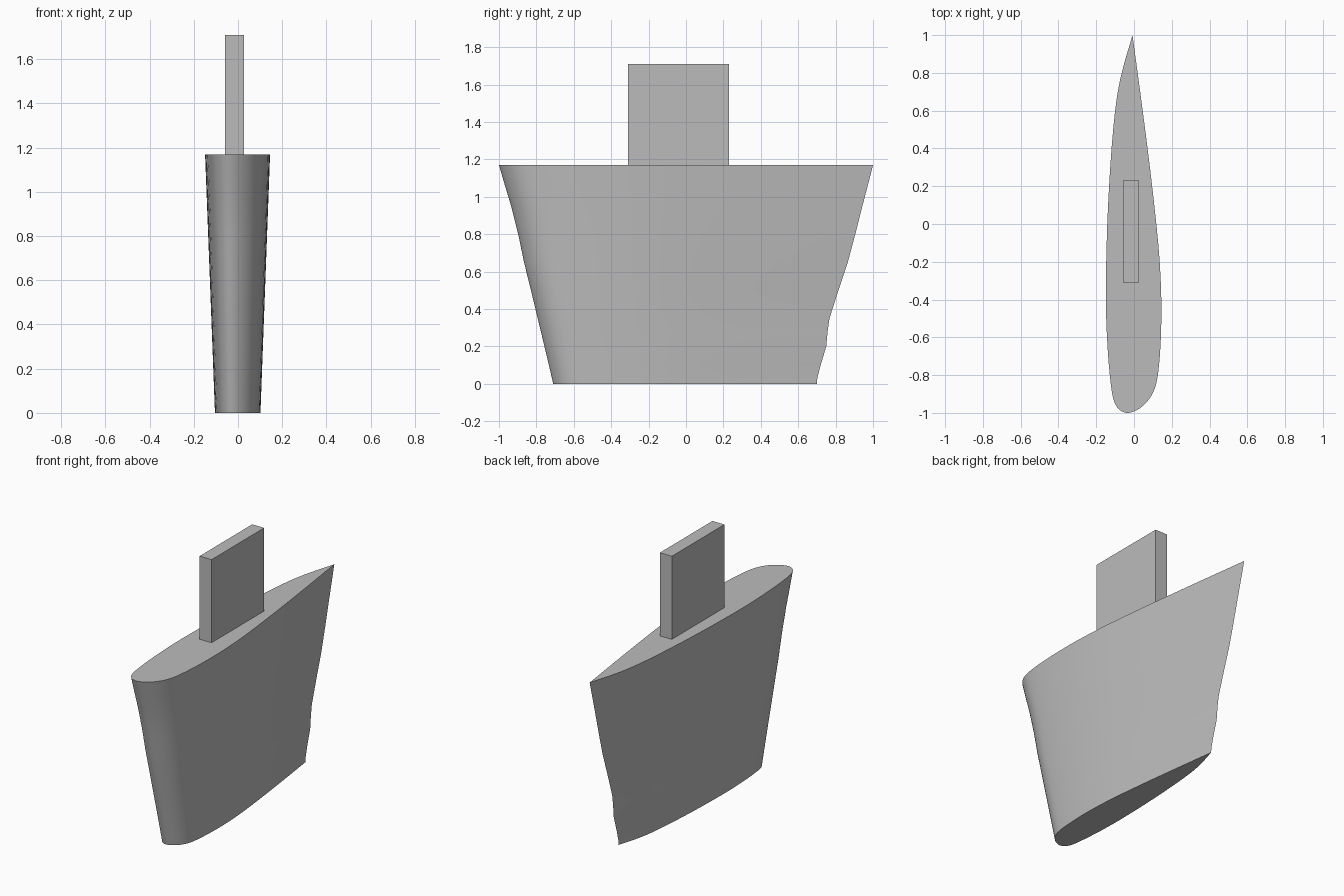
import bpy, bmesh, math
from mathutils import Vector

if "Cube" in bpy.data.objects:
    bpy.data.objects.remove(bpy.data.objects["Cube"], do_unlink=True)

grey = bpy.data.materials.new("plain grey")
grey.use_nodes = True
colour = (0.5, 0.5, 0.5, 1)
grey.diffuse_color = colour
bsdf = next(n for n in grey.node_tree.nodes if n.type == 'BSDF_PRINCIPLED')
bsdf.inputs["Base Color"].default_value = colour


def add_object(name, bm):
    bmesh.ops.recalc_face_normals(bm, faces=bm.faces[:])
    mesh = bpy.data.meshes.new(name)
    bm.to_mesh(mesh)
    bm.free()
    mesh.materials.append(grey)
    obj = bpy.data.objects.new(name, mesh)
    bpy.context.collection.objects.link(obj)
    return obj


def spline(points, steps):
    """Open smooth curve through the points."""
    pts = [Vector(p) for p in points]
    pts = [2 * pts[0] - pts[1]] + pts + [2 * pts[-1] - pts[-2]]
    out = []
    for a, b, c, d in zip(pts, pts[1:], pts[2:], pts[3:]):
        # centripetal spacing keeps the uneven spans smooth
        t1, t2, t3 = ((q - p).length ** 0.5 for p, q in ((a, b), (b, c), (c, d)))
        m1 = t2 * ((b - a) / t1 - (c - a) / (t1 + t2) + (c - b) / t2)
        m2 = t2 * ((c - b) / t2 - (d - b) / (t2 + t3) + (d - c) / t3)
        for i in range(steps):
            t = i / steps
            out.append((2*t**3 - 3*t**2 + 1) * b + (t**3 - 2*t**2 + t) * m1
                       + (3*t**2 - 2*t**3) * c + (t**3 - t**2) * m2)
    return out


# Foil outline at the top: tail, one side, round nose, other side, tail
foil = [(-.008, 1), (-.07, .78), (-.1, .6), (-.132, .2), (-.147, -.2),
        (-.147, -.5), (-.128, -.8), (-.105, -.94), (-.075, -.985), (-.035, -1),
        (.015, -.985), (.07, -.94), (.11, -.87), (.13, -.77), (.145, -.5),
        (.136, -.2), (.096, .2), (.046, .6), (-.008, 1)]
outline = spline(foil, 4)

# Blade sections: height, nose y, tail y
sections = [(0, -.71, .7), (.03, -.717, .702), (.1, -.733, .72),
            (.2, -.757, .75), (.28, -.776, .757), (.35, -.793, .767),
            (.5, -.829, .815), (.65, -.866, .865), (.8, -.897, .905),
            (.95, -.935, .943), (1.08, -.974, .977), (1.17, -1, 1)]
bm = bmesh.new()
rings = []
for z, nose, tail in sections:
    width = 0.7 + 0.3 * z / 1.17
    mid, half = (nose + tail) / 2, (tail - nose) / 2
    rings.append([bm.verts.new((p.x * width, mid + p.y * half, z))
                  for p in outline])
for low, high in zip(rings, rings[1:]):
    for i in range(len(low)):
        j = (i + 1) % len(low)
        bm.faces.new((low[i], low[j], high[j], high[i]))
bm.faces.new(rings[0])
bm.faces.new(rings[-1])
blade = add_object("rudder_blade", bm)
bpy.ops.object.select_all(action='DESELECT')
blade.select_set(True)
bpy.context.view_layer.objects.active = blade
bpy.ops.object.shade_smooth_by_angle(angle=math.radians(35))

# Flat rectangular stock rising from the top
bm = bmesh.new()
bmesh.ops.create_cube(bm, size=1)
for v in bm.verts:
    v.co = (v.co.x * .086 - .016, v.co.y * .54 - .04, v.co.z * .54 + 1.44)
add_object("rudder_stock", bm)
